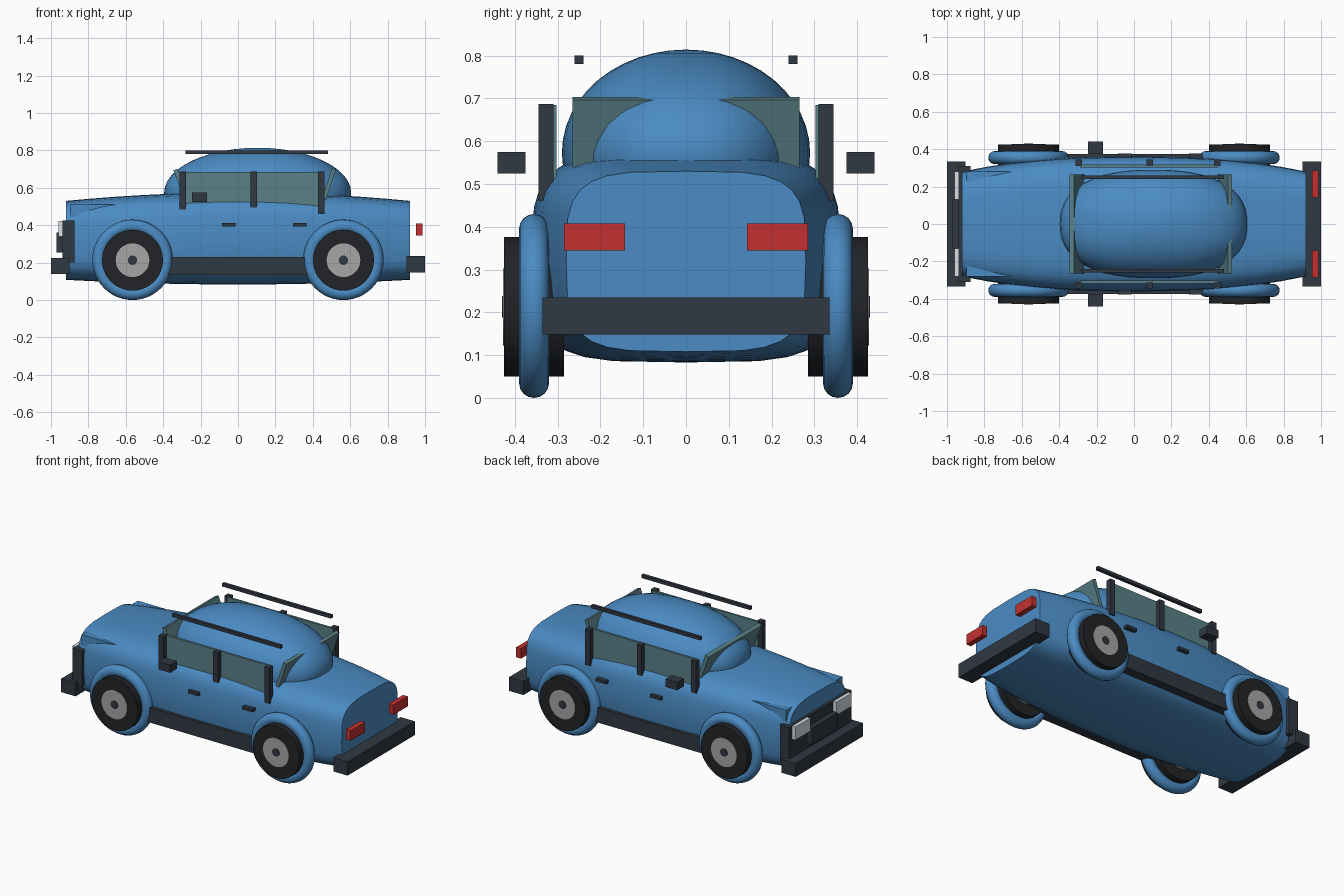
import bpy, bmesh, math
from mathutils import Matrix

if "Cube" in bpy.data.objects:
    bpy.data.objects.remove(bpy.data.objects["Cube"])


def mat(name, col):
    m = bpy.data.materials.new(name)
    m.diffuse_color = (*col, 1)
    m.use_nodes = True
    m.node_tree.nodes["Principled BSDF"].inputs["Base Color"].default_value = m.diffuse_color
    return m


BLUE = mat("blue_paint", (0.07, 0.26, 0.55))
DARK = mat("dark_trim", (0.03, 0.04, 0.055))
TYRE = mat("tyre_rubber", (0.015, 0.017, 0.02))
GLASS = mat("glass", (0.1, 0.22, 0.25))
RED = mat("red_lamp", (0.55, 0.03, 0.03))
LAMP = mat("clear_lamp", (0.7, 0.75, 0.78))
METAL = mat("wheel_metal", (0.38, 0.38, 0.38))


def finish(name, bm, m, smooth=None):
    bmesh.ops.recalc_face_normals(bm, faces=bm.faces)
    me = bpy.data.meshes.new(name)
    bm.to_mesh(me)
    bm.free()
    ob = bpy.data.objects.new(name, me)
    bpy.context.collection.objects.link(ob)
    me.materials.append(m)
    if smooth:
        bpy.ops.object.select_all(action='DESELECT')
        bpy.context.view_layer.objects.active = ob
        ob.select_set(True)
        bpy.ops.object.shade_smooth_by_angle(angle=math.radians(smooth))
    return ob


def box(name, x, y, z, m, tilt=0):
    """Box from (min, max) ranges, optionally tilted about y."""
    bm = bmesh.new()
    bmesh.ops.create_cube(bm, size=1)
    size = [b - a for a, b in (x, y, z)]
    mid = [(a + b) / 2 for a, b in (x, y, z)]
    bm.transform(Matrix.Translation(mid) @ Matrix.Rotation(math.radians(tilt), 4, 'Y')
                 @ Matrix.Diagonal((*size, 1)))
    return finish(name, bm, m)


def pair(name, x, y, z, m):
    """The same box on both sides of the car."""
    box(name + "_left", x, (-y[1], -y[0]), z, m)
    box(name + "_right", x, y, z, m)


def disc(name, x, y, z, r, depth, m):
    bm = bmesh.new()
    bmesh.ops.create_cone(bm, cap_ends=True, segments=40, radius1=r, radius2=r, depth=depth)
    bm.transform(Matrix.Translation((x, y, z)) @ Matrix.Rotation(math.pi / 2, 4, 'X'))
    finish(name, bm, m, 40)


def spow(v, p):
    return math.copysign(abs(v) ** p, v)


# Body: rounded-box sections lofted along the length
bm = bmesh.new()
rings, N, STEPS = [], 28, 14
for i in range(STEPS + 1):
    x = -0.92 + 1.84 * i / STEPS
    t = abs(x / 0.92)
    w = 0.36 - 0.08 * t ** 2.5
    lo, hi = 0.083 + 0.025 * t * t, 0.575 - 0.045 * t * t
    ring = []
    for k in range(N):
        a = 2 * math.pi * k / N
        ring.append(bm.verts.new((x, w * spow(math.cos(a), 0.5),
                                  (lo + hi) / 2 + (hi - lo) / 2 * spow(math.sin(a), 0.5))))
    rings.append(ring)
for r, s in zip(rings, rings[1:]):
    for k in range(N):
        bm.faces.new((r[k], r[(k + 1) % N], s[(k + 1) % N], s[k]))
bm.faces.new(rings[0])
bm.faces.new(rings[-1])
finish("body", bm, BLUE, 30)

# Domed cabin, slightly squared in plan
bm = bmesh.new()
bmesh.ops.create_uvsphere(bm, u_segments=48, v_segments=24, radius=1)
for v in bm.verts:
    h = math.hypot(v.co.x, v.co.y)
    if h > 1e-5:
        c, s = abs(v.co.x / h), abs(v.co.y / h)
        k = (c ** 2.4 + s ** 2.4) ** (-1 / 2.4)
        v.co.x *= k
        v.co.y *= k
bm.transform(Matrix.Translation((0.105, 0, 0.573)) @ Matrix.Diagonal((0.5, 0.29, 0.241, 1)))
finish("cabin_dome", bm, BLUE, 60)

# Hood panel showing at the front corners
box("hood_panel", (-0.895, -0.4), (-0.28, 0.28), (0.44, 0.51), BLUE)

# Glass
box("windshield", (-0.305, -0.28), (-0.265, 0.265), (0.47, 0.705), GLASS, -20)
box("rear_window", (0.465, 0.487), (-0.265, 0.265), (0.47, 0.705), GLASS, 18)
pair("side_window", (-0.29, 0.45), (0.303, 0.317), (0.5, 0.685), GLASS)

# Pillars, handles and side trim
for n, x, z in (("front", -0.295, 0.485), ("middle", 0.085, 0.495), ("rear", 0.445, 0.46)):
    pair(n + "_pillar", (x - 0.017, x + 0.017), (0.31, 0.345), (z, 0.687), DARK)
for n, x in (("front", -0.05), ("rear", 0.33)):
    pair(n + "_door_handle", (x - 0.036, x + 0.036), (0.345, 0.378), (0.394, 0.412), DARK)
pair("sill", (-0.42, 0.42), (0.315, 0.373), (0.135, 0.23), DARK)
pair("mirror", (-0.247, -0.165), (0.375, 0.44), (0.525, 0.575), DARK)
pair("roof_rail", (-0.28, 0.48), (0.24, 0.26), (0.78, 0.8), DARK)

# Bumpers, grille and lamps
box("front_bumper", (-1, -0.9), (-0.335, 0.335), (0.14, 0.225), DARK)
box("rear_bumper", (0.9, 1), (-0.335, 0.335), (0.148, 0.235), DARK)
box("front_panel", (-0.937, -0.873), (-0.31, 0.31), (0.2, 0.425), DARK)
box("grille", (-0.97, -0.93), (-0.13, 0.13), (0.255, 0.36), DARK)
pair("headlight", (-0.96, -0.93), (0.13, 0.28), (0.34, 0.423), LAMP)
pair("taillight", (0.953, 0.986), (0.143, 0.285), (0.345, 0.408), RED)

# Wheels with ring-shaped arches
for end, x in (("front", -0.564), ("rear", 0.564)):
    for side, s in (("left", -1), ("right", 1)):
        tag, y = end + "_" + side, s * 0.355
        disc(tag + "_tyre", x, y, 0.213, 0.163, 0.14, TYRE)
        disc(tag + "_hub", x, y, 0.213, 0.09, 0.145, METAL)
        disc(tag + "_hub_cap", x, y, 0.213, 0.025, 0.15, DARK)
        bpy.ops.mesh.primitive_torus_add(major_segments=48, minor_segments=16, major_radius=0.18,
                                         minor_radius=0.035, location=(x, y, 0.215),
                                         rotation=(math.pi / 2, 0, 0))
        arch = bpy.context.object
        arch.name = tag + "_wheel_arch"
        arch.data.materials.append(BLUE)
        bpy.ops.object.shade_smooth_by_angle(angle=math.radians(60))
